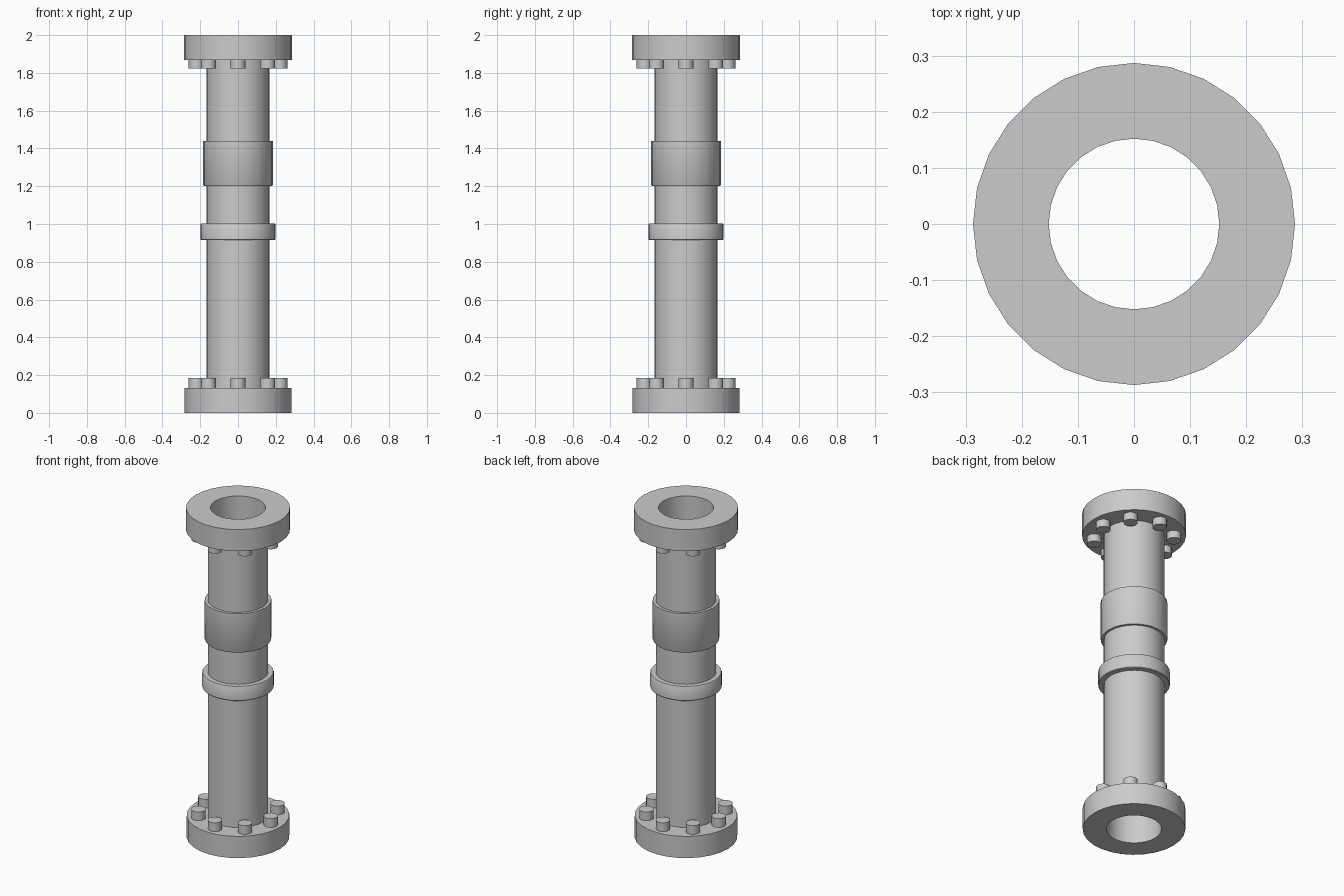
import bpy, bmesh, math
from mathutils import Matrix

if "Cube" in bpy.data.objects:
    bpy.data.objects.remove(bpy.data.objects["Cube"])

SIDES = 28
BORE = 0.152
PIPE = 0.167


def finish(name, bm):
    """Turn a bmesh into a named object, smooth with sharp corners."""
    bmesh.ops.recalc_face_normals(bm, faces=bm.faces[:])
    mesh = bpy.data.meshes.new(name)
    bm.to_mesh(mesh)
    bm.free()
    for p in mesh.polygons:
        p.use_smooth = True
    mesh.set_sharp_from_angle(angle=math.radians(35))
    obj = bpy.data.objects.new(name, mesh)
    bpy.context.collection.objects.link(obj)
    return obj


def lathe(name, profile):
    """Revolve a closed (radius, height) profile about z."""
    bm = bmesh.new()
    rings = []
    for i in range(SIDES):
        a = 2 * math.pi * i / SIDES
        rings.append([bm.verts.new((r * math.cos(a), r * math.sin(a), z)) for r, z in profile])
    n = len(profile)
    for i in range(SIDES):
        a, b = rings[i], rings[(i + 1) % SIDES]
        for j in range(n):
            k = (j + 1) % n
            bm.faces.new((a[j], b[j], b[k], a[k]))
    return finish(name, bm)


def tube(name, inner, outer, z0, z1):
    return lathe(name, [(inner, z0), (outer, z0), (outer, z1), (inner, z1)])


def bolts(name, z0, z1, count=8, circle=0.221, radius=0.04):
    """Ring of bolt heads around the pipe."""
    bm = bmesh.new()
    for i in range(count):
        place = (Matrix.Rotation(2 * math.pi * i / count, 4, 'Z')
                 @ Matrix.Translation((circle, 0, (z0 + z1) / 2)))
        bmesh.ops.create_cone(bm, cap_ends=True, segments=12, radius1=radius,
                              radius2=radius, depth=z1 - z0, matrix=place)
    return finish(name, bm)


# Hollow pipe running between the flanges
tube("pipe", BORE, PIPE, 0.132, 1.868)

# End flanges
tube("bottom_flange", BORE, 0.283, 0.0, 0.132)
tube("top_flange", BORE, 0.287, 1.868, 2.0)

# Coupling sleeve and narrow collar, each with a small lip underneath
lathe("coupling_sleeve", [(PIPE - 0.002, 1.202), (0.181, 1.202), (0.184, 1.207),
                          (0.184, 1.44), (PIPE - 0.002, 1.44)])
lathe("collar", [(PIPE - 0.002, 0.915), (0.195, 0.915), (0.198, 0.919),
                 (0.198, 0.998), (0.195, 1.003), (PIPE - 0.002, 1.003)])

# Bolt heads on the inward faces of both flanges
bolts("bottom_bolts", 0.128, 0.185)
bolts("top_bolts", 1.823, 1.872)
